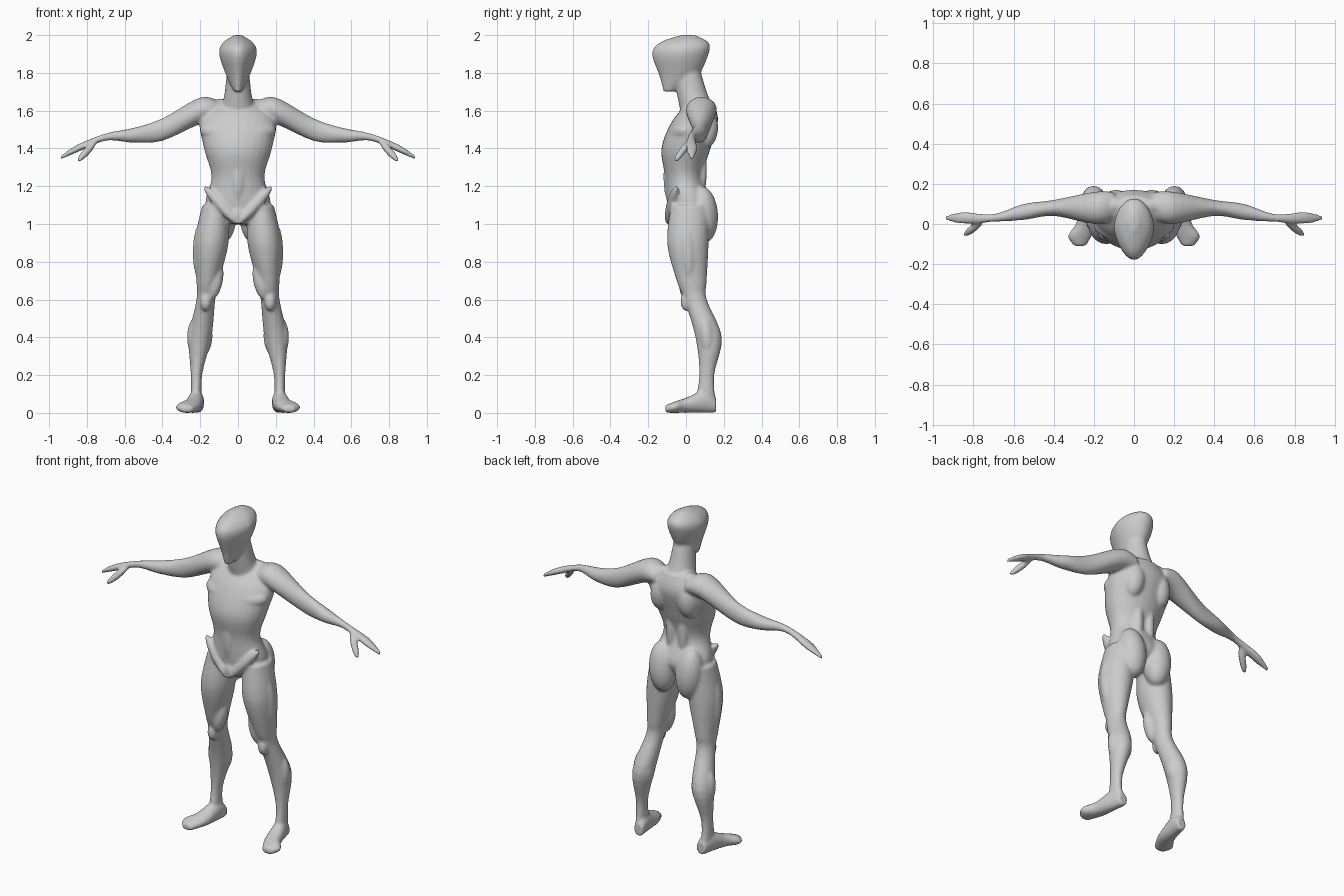
import bpy, bmesh, math
from mathutils import Vector, Matrix

old = bpy.data.objects.get("Cube")
if old:
    bpy.data.objects.remove(old)

bm = bmesh.new()
SEGMENTS, STEPS = 28, 5
SIDES = (1, -1)


def smooth_path(rows):
    """Interpolate rows of numbers with a Catmull-Rom curve."""
    path = []
    for i in range(len(rows) - 1):
        before, after = rows[max(i - 1, 0)], rows[min(i + 2, len(rows) - 1)]
        for k in range(STEPS):
            t = k / STEPS
            row = []
            for a, b, c, d in zip(before, rows[i], rows[i + 1], after):
                start_slope, end_slope = (c - a) / 2, (d - b) / 2
                blend = t * t * (3 - 2 * t)
                row.append(b + (c - b) * blend
                           + start_slope * t * (1 - t) ** 2
                           - end_slope * t * t * (1 - t))
            path.append(row)
    path.append(rows[-1])
    return path


def loft(axis, rows, side=1, taper=0):
    """Skin oval rings; rows are (position, centre u, centre v, radius u, radius v)."""
    rings = []
    for position, u, v, radius_u, radius_v in smooth_path(rows):
        ring = []
        for k in range(SEGMENTS):
            angle = math.tau * k / SEGMENTS
            c, s = math.cos(angle), math.sin(angle)
            # Taper narrows the front half of the ring
            across = u + radius_u * c * (1 - taper * max(0, -s))
            along = v + radius_v * s
            if axis == "x":
                point = Vector((position, across, along))
            elif axis == "y":
                point = Vector((across, position, along))
            else:
                point = Vector((across, along, position))
            point.x *= side
            ring.append(bm.verts.new(point))
        rings.append(ring)
    for lower, upper in zip(rings, rings[1:]):
        for k in range(SEGMENTS):
            n = (k + 1) % SEGMENTS
            bm.faces.new((lower[k], lower[n], upper[n], upper[k]))
    bm.faces.new(rings[0])
    bm.faces.new(rings[-1])


def muscle(start, end, thickness, sides=SIDES):
    """Stretch a ball between two points, on both sides of the body."""
    for side in sides:
        a, b = Vector(start), Vector(end)
        a.x *= side
        b.x *= side
        turn = (b - a).to_track_quat("Z", "Y").to_matrix().to_4x4()
        size = Matrix.Diagonal((thickness, thickness, (b - a).length / 2, 1))
        bmesh.ops.create_uvsphere(bm, u_segments=20, v_segments=14, radius=1,
                                  matrix=Matrix.Translation((a + b) / 2) @ turn @ size)


# Torso from crotch to collar
loft("z", [(1, 0, 0, .06, .08), (1.1, 0, .02, .17, .12), (1.25, 0, -.01, .14, .1),
           (1.4, 0, 0, .18, .13), (1.55, 0, .05, .2, .12), (1.65, 0, .08, .1, .06)])

# Neck
loft("z", [(1.6, 0, .06, .09, .09), (1.7, 0, .03, .07, .08), (1.8, 0, .01, .06, .07)])

# Egg-shaped head with a pointed face
loft("z", [(1.7, 0, -.09, .02, .03), (1.78, 0, -.04, .06, .1), (1.9, 0, -.03, .1, .15),
           (1.96, 0, -.01, .08, .13), (2, 0, .01, .02, .04)], taper=.25)

for side in SIDES:
    # Arm from collar to fingertips
    loft("x", [(.1, .09, 1.6, .07, .05), (.2, .08, 1.6, .08, .07), (.4, .08, 1.5, .04, .06),
               (.55, .06, 1.47, .04, .04), (.7, .03, 1.46, .02, .02),
               (.85, .03, 1.4, .03, .02), (.94, .03, 1.35, .01, .01)], side)
    # Leg from hip to heel
    loft("z", [(1.1, .12, .02, .07, .1), (.9, .14, .01, .09, .11), (.7, .16, .03, .06, .08),
               (.6, .17, .05, .05, .06), (.4, .2, .12, .06, .07), (.2, .22, .11, .03, .04),
               (.04, .22, .1, .03, .06)], side)
    # Foot turned outward, with its sole on the ground
    foot = [(.16, .21, .03, .04), (.1, .22, .04, .06), (0, .24, .05, .04),
            (-.06, .27, .06, .03), (-.11, .27, .03, .02)]
    loft("y", [(y, x, height, width, height) for y, x, width, height in foot], side)

# Thumb
muscle((.75, .02, 1.44), (.85, -.06, 1.33), .02)

# Shoulder slope, chest and shoulder blade
muscle((0, .1, 1.64), (.24, .08, 1.6), .04)
muscle((0, -.07, 1.46), (.2, 0, 1.5), .05)
muscle((.08, .12, 1.6), (.1, .1, 1.4), .06)

# Lower back, groin ridge and buttock
muscle((.04, .09, 1.4), (.04, .07, 1.1), .03)
muscle((.18, -.05, 1.2), (0, -.1, 1), .03)
muscle((.1, .08, 1.2), (.08, .1, .9), .08)

# Front, outer and inner thigh
muscle((.16, -.06, 1), (.16, 0, .7), .05)
muscle((.2, 0, 1), (.2, .02, .7), .04)
muscle((.1, 0, .8), (.14, 0, .6), .04)

# Kneecap and the two calf heads
muscle((.17, 0, .64), (.17, 0, .54), .03)
muscle((.18, .12, .5), (.19, .13, .3), .05)
muscle((.23, .1, .5), (.23, .12, .3), .04)

# Abdomen and groin on the centre line
muscle((0, -.08, 1.4), (0, -.08, 1.1), .04, sides=(1,))
muscle((0, -.06, 1.1), (0, -.06, 1), .05, sides=(1,))

bmesh.ops.recalc_face_normals(bm, faces=bm.faces[:])
mesh = bpy.data.meshes.new("body")
bm.to_mesh(mesh)
bm.free()
body = bpy.data.objects.new("body", mesh)
bpy.context.collection.objects.link(body)

# One plain grey skin
grey = bpy.data.materials.new("plain grey")
grey.use_nodes = True
colour = (.6, .6, .6, 1)
grey.diffuse_color = colour
grey.node_tree.nodes["Principled BSDF"].inputs["Base Color"].default_value = colour
mesh.materials.append(grey)

# Fuse the parts into one soft skin
fuse = body.modifiers.new("fuse", "REMESH")
fuse.mode = "VOXEL"
fuse.voxel_size = .008
fuse.use_smooth_shade = True
soften = body.modifiers.new("soften", "SMOOTH")
soften.factor = .5
soften.iterations = 8
